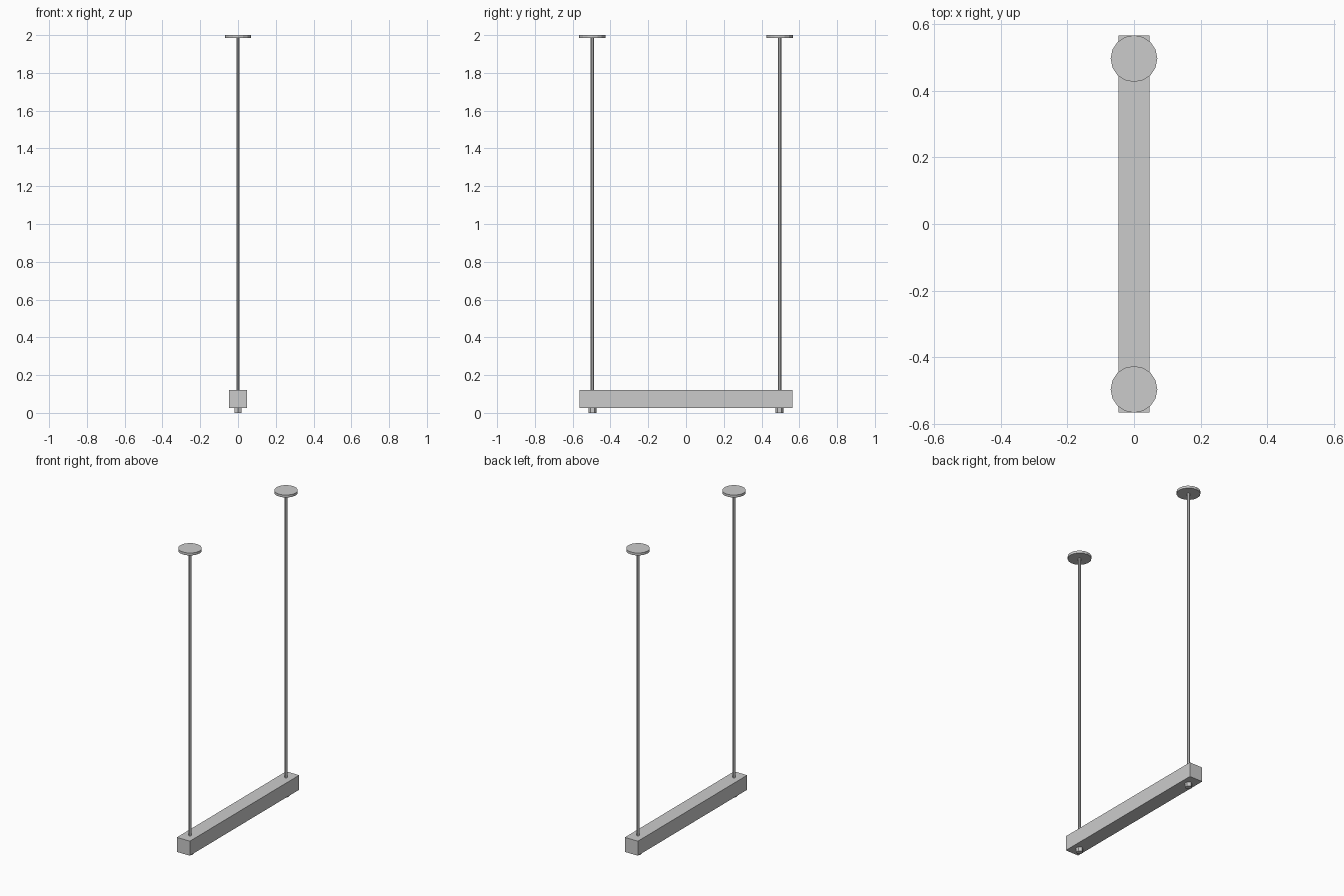
import bpy
from math import pi

if "Cube" in bpy.data.objects:
    bpy.data.objects.remove(bpy.data.objects["Cube"])

BEAM_Z0, BEAM_Z1 = 0.027, 0.122
ROD_Y = 0.496


def cylinder(name, radius, z0, z1, y, sides, turn=0.0):
    bpy.ops.mesh.primitive_cylinder_add(
        vertices=sides, radius=radius, depth=z1 - z0,
        location=(0, y, (z0 + z1) / 2), rotation=(0, 0, turn))
    obj = bpy.context.object
    obj.name = name
    return obj


# Horizontal hanging beam
bpy.ops.mesh.primitive_cube_add(size=1, location=(0, 0, (BEAM_Z0 + BEAM_Z1) / 2))
beam = bpy.context.object
beam.name = "beam"
beam.scale = (0.094, 1.13, BEAM_Z1 - BEAM_Z0)
bpy.ops.object.transform_apply(location=False, rotation=False, scale=True)

# Each end: ceiling plate, threaded rod through the beam, hex nut below
for side, y in (("front", -ROD_Y), ("back", ROD_Y)):
    cylinder(side + "_ceiling_plate", 0.07, 1.984, 2.0, y, 16)
    cylinder(side + "_rod", 0.0095, 0.015, 1.988, y, 8, pi / 8)
    cylinder(side + "_nut", 0.021, 0.0, BEAM_Z0 + 0.002, y, 6)
